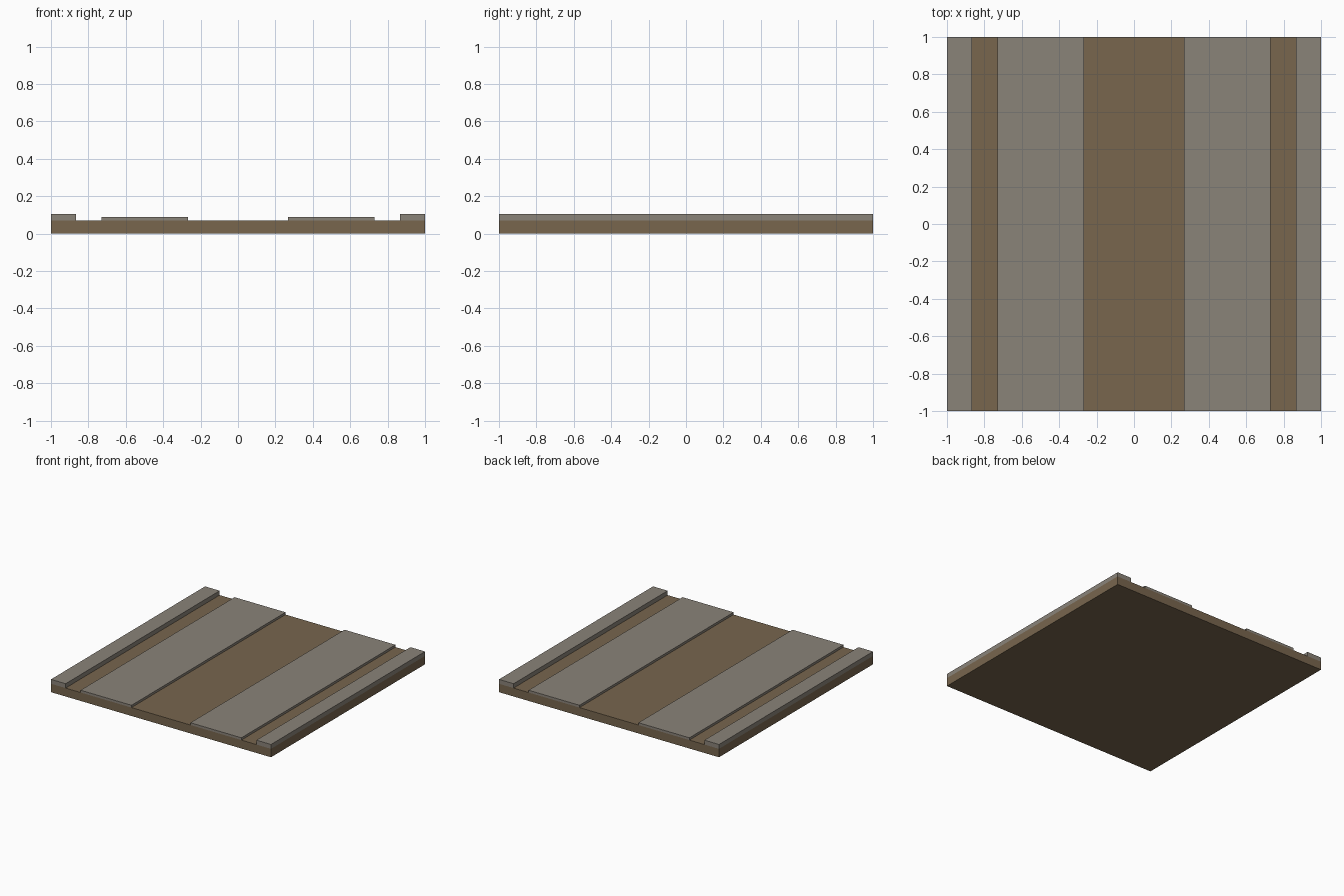
import bpy

if "Cube" in bpy.data.objects:
    bpy.data.objects.remove(bpy.data.objects["Cube"])


def material(name, rgb):
    m = bpy.data.materials.new(name)
    m.diffuse_color = (*rgb, 1.0)
    m.use_nodes = True
    m.node_tree.nodes["Principled BSDF"].inputs["Base Color"].default_value = m.diffuse_color
    return m


dirt = material("brown earth", (0.188, 0.133, 0.076))
stone = material("grey stone", (0.254, 0.227, 0.191))


def box(name, x0, x1, z0, z1, mat):
    """Full-length strip running along y."""
    bpy.ops.mesh.primitive_cube_add(size=1, location=((x0 + x1) / 2, 0, (z0 + z1) / 2))
    ob = bpy.context.object
    ob.name = name
    ob.scale = (x1 - x0, 2.0, z1 - z0)
    bpy.ops.object.transform_apply(location=False, rotation=False, scale=True)
    ob.data.materials.append(mat)
    return ob


BASE_TOP = 0.069

# Earth slab
box("ground_slab", -1, 1, 0, BASE_TOP, dirt)

# Raised kerbs and paved wheel lanes, mirrored left and right
for side, s in (("left", -1), ("right", 1)):
    for part, inner, outer, top in (("kerb", 0.867, 1.0, 0.105),
                                    ("paved_lane", 0.268, 0.731, 0.088)):
        x0, x1 = sorted((s * inner, s * outer))
        box(f"{side}_{part}", x0, x1, BASE_TOP, top, stone)
